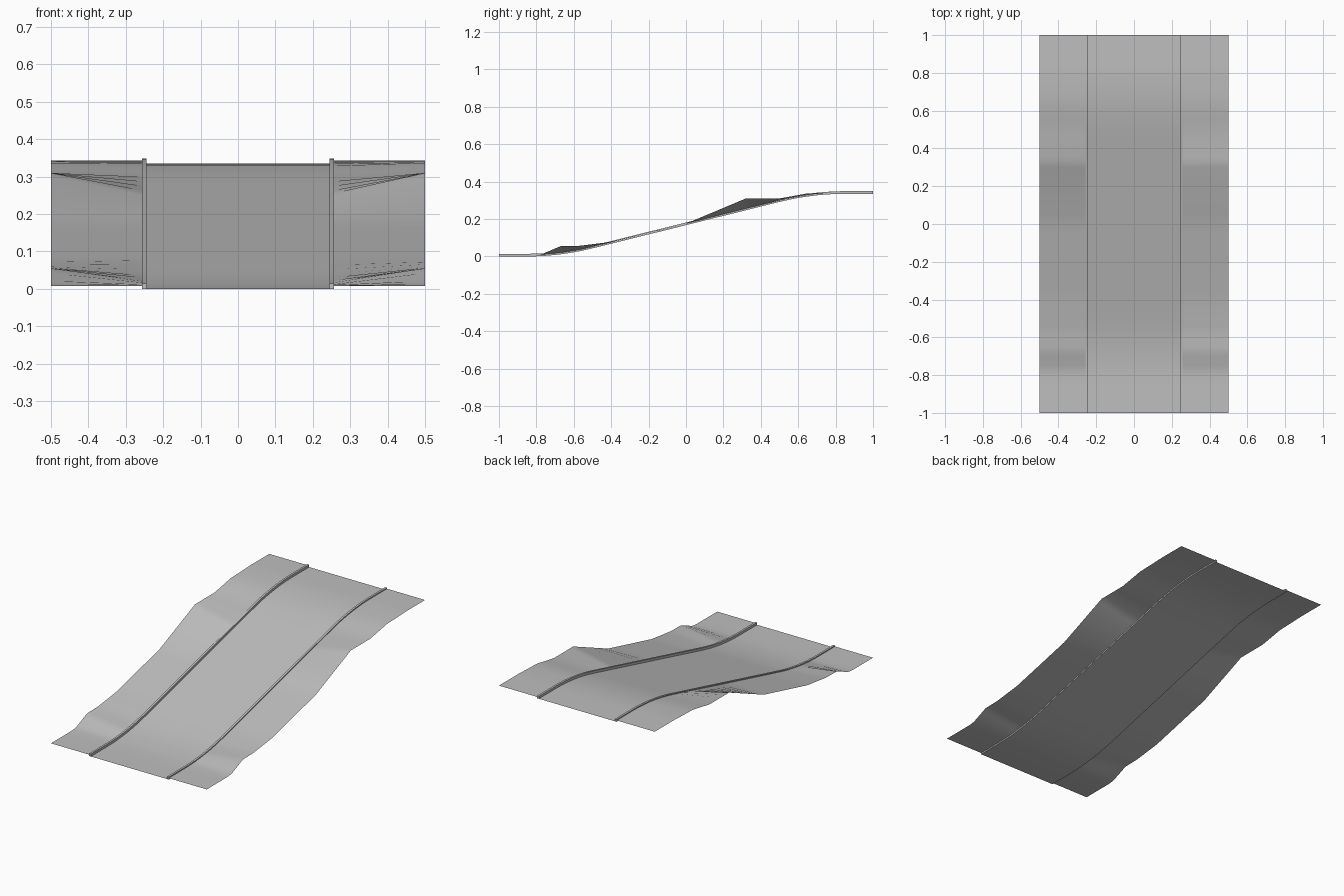
import bpy

cube = bpy.data.objects.get("Cube")
if cube:
    bpy.data.objects.remove(cube, do_unlink=True)

# One plain grey for every part
grey = bpy.data.materials.new("plain grey")
grey.use_nodes = True
grey.diffuse_color = (0.52, 0.52, 0.52, 1)
grey.node_tree.nodes["Principled BSDF"].inputs["Base Color"].default_value = grey.diffuse_color

SLOPE, STRAIGHT, FLAT, MID = 0.248, 0.5, 0.85, 0.1675
LIP = 0.008

# Raised outer edge of the verges: (y, z)
BANK = [(-0.77, 0.013), (-0.67, 0.055), (-0.57, 0.057), (-0.4, 0.078), (0, 0.1755),
        (0.32, 0.31), (0.5, 0.31), (0.65, 0.337), (0.83, 0.342)]
ROWS = sorted({round(-1 + i * 0.05, 2) for i in range(41)} | {y for y, z in BANK})


def road_height(y):
    """Straight ramp easing into a level run at each end."""
    a = min(abs(y), FLAT)
    rise = SLOPE * a
    if a > STRAIGHT:
        rise -= SLOPE * (a - STRAIGHT) ** 2 / (2 * (FLAT - STRAIGHT))
    return MID + (rise if y > 0 else -rise)


def bank_height(y):
    z = road_height(y) + LIP
    for (y0, z0), (y1, z1) in zip(BANK, BANK[1:]):
        if y0 <= y <= y1:
            z = max(z, z0 + (z1 - z0) * (y - y0) / (y1 - y0))
    return z


def sweep(name, section, closed=False):
    """Sweep a section, given as a function of y, along the ramp."""
    verts, faces = [], []
    for y in ROWS:
        verts += [(x, y, z) for x, z in section(y)]
    n = len(section(0))
    for r in range(len(ROWS) - 1):
        for i in range(n if closed else n - 1):
            j = (i + 1) % n
            faces.append((r * n + i, r * n + j, (r + 1) * n + j, (r + 1) * n + i))
    if closed:
        last = (len(ROWS) - 1) * n
        faces.append(tuple(reversed(range(n))))
        faces.append(tuple(range(last, last + n)))
    mesh = bpy.data.meshes.new(name)
    mesh.from_pydata(verts, [], faces)
    mesh.materials.append(grey)
    obj = bpy.data.objects.new(name, mesh)
    bpy.context.collection.objects.link(obj)
    bpy.ops.object.select_all(action='DESELECT')
    obj.select_set(True)
    bpy.context.view_layer.objects.active = obj
    bpy.ops.object.shade_smooth_by_angle()
    return obj


# Road surface
sweep("road", lambda y: [(-0.25, road_height(y)), (0.25, road_height(y))])


# Kerbs and sloping verges on both sides
def kerb_section(side):
    def section(y):
        z = road_height(y)
        pts = [(0.244, z), (0.256, z), (0.256, z + 0.014), (0.244, z + 0.014)]
        return [(side * x, h) for x, h in pts[::side]]
    return section


def verge_section(side):
    def section(y):
        pts = [(0.25, road_height(y) + LIP), (0.5, bank_height(y))]
        return [(side * x, h) for x, h in pts[::side]]
    return section


for label, side in (("left", 1), ("right", -1)):
    sweep(label + "_kerb", kerb_section(side), closed=True)
    sweep(label + "_verge", verge_section(side))
